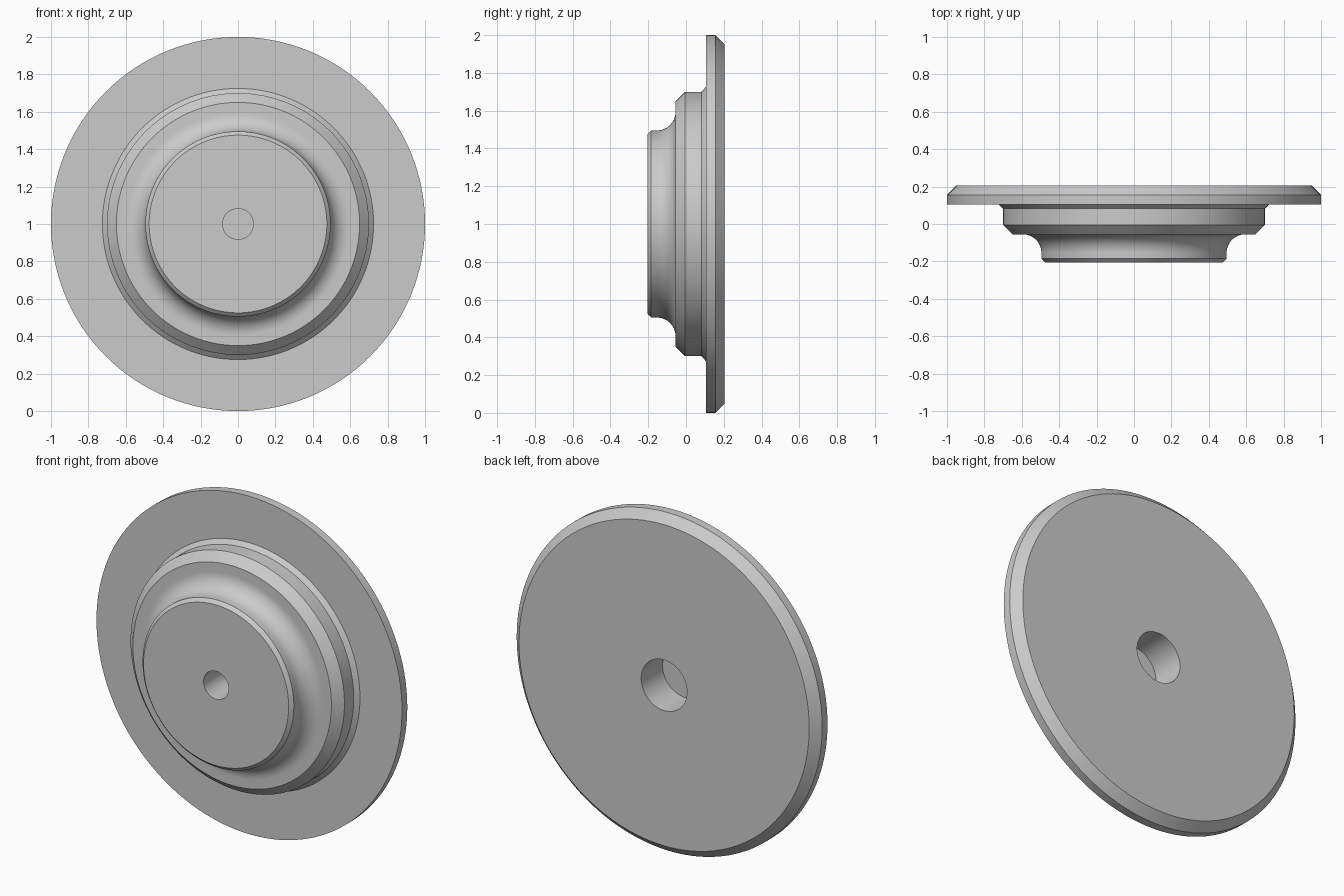
import bpy, bmesh, math

cube = bpy.data.objects.get("Cube")
if cube:
    bpy.data.objects.remove(cube, do_unlink=True)

SEGMENTS = 128

grey = bpy.data.materials.new("plain grey")
grey.use_nodes = True
colour = (0.6, 0.6, 0.6, 1.0)
grey.diffuse_color = colour
grey.node_tree.nodes["Principled BSDF"].inputs["Base Color"].default_value = colour


def arc(cr, cy, radius, start, end, steps):
    """Points of a circular arc in the (radius, y) plane, angles in degrees."""
    angles = [math.radians(start + (end - start) * i / steps) for i in range(steps + 1)]
    return [(cr + radius * math.cos(a), cy + radius * math.sin(a)) for a in angles]


def lathe(name, profile, material):
    """Turn a (radius, y) profile around the y axis, centred at z = 1."""
    bm = bmesh.new()
    verts = [bm.verts.new((r, y, 0)) for r, y in profile]
    edges = [bm.edges.new(pair) for pair in zip(verts, verts[1:])]
    bmesh.ops.spin(bm, geom=verts + edges, cent=(0, 0, 0), axis=(0, 1, 0),
                   angle=2 * math.pi, steps=SEGMENTS, use_merge=True)
    bmesh.ops.remove_doubles(bm, verts=bm.verts, dist=0.0001)
    bmesh.ops.recalc_face_normals(bm, faces=bm.faces)
    mesh = bpy.data.meshes.new(name)
    bm.to_mesh(mesh)
    bm.free()
    mesh.materials.append(material)
    obj = bpy.data.objects.new(name, mesh)
    obj.location.z = 1
    bpy.context.collection.objects.link(obj)
    bpy.ops.object.select_all(action="DESELECT")
    obj.select_set(True)
    bpy.context.view_layer.objects.active = obj
    bpy.ops.object.shade_smooth_by_angle(angle=math.radians(20))
    return obj


# Blind bore in the back
back_bore = [(0, 0.005), (0.15, 0.005), (0.15, 0.205)]
# Wide disc with a chamfered back rim
disc = [(0.95, 0.205), (1, 0.155), (1, 0.105)]
# Stepped collar with a chamfer at each end
collar = [(0.725, 0.105), (0.7, 0.082), (0.7, -0.005), (0.65, -0.055)]
# Hollow fillet down to the front boss
fillet = arc(0.595, -0.155, 0.1, 90, 180, 14)
# Front boss with a small chamfer and a narrow blind hole
boss = [(0.495, -0.185), (0.475, -0.205), (0.082, -0.205), (0.082, -0.02), (0, -0.02)]

lathe("flanged_hub", back_bore + disc + collar + fillet + boss, grey)
